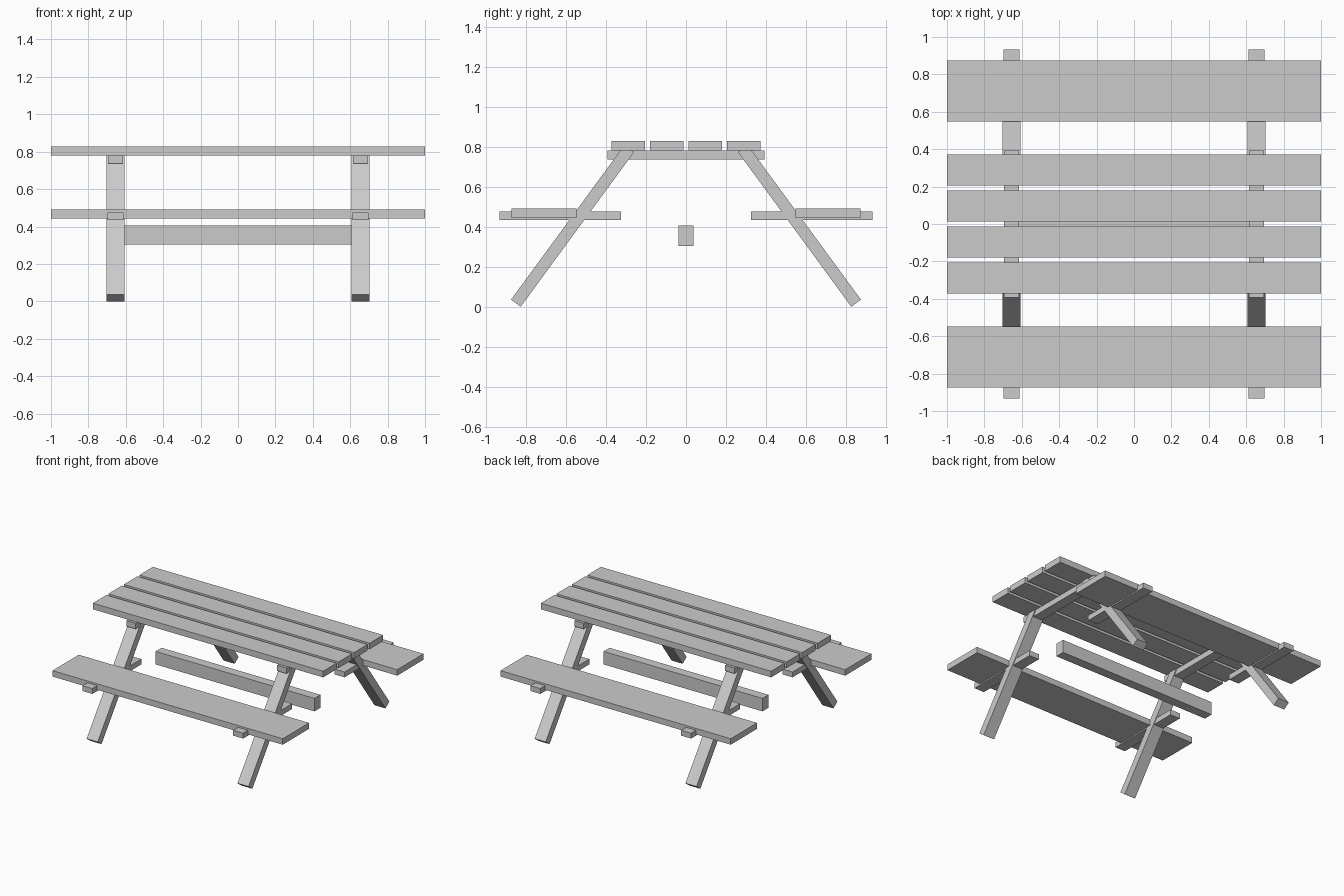
import bpy
from math import atan2, hypot
from mathutils import Matrix

if "Cube" in bpy.data.objects:
    bpy.data.objects.remove(bpy.data.objects["Cube"])


def box(name, center, size, tilt=0.0):
    """Box of the given size, tilted about the x axis."""
    bpy.ops.mesh.primitive_cube_add(size=1)
    ob = bpy.context.object
    ob.name = name
    ob.data.transform(Matrix.Translation(center)
                      @ Matrix.Rotation(tilt, 4, 'X')
                      @ Matrix.Diagonal((*size, 1)))
    return ob


FRAME_X = 0.655  # distance of each end frame from the middle

# Tabletop planks
for i in range(4):
    box("table_plank", (0, (i - 1.5) * 0.1925, 0.805), (2, 0.1675, 0.048))

# Lengthwise stretcher beam
box("stretcher_beam", (0, 0, 0.354), (1.38, 0.074, 0.102))

# Bench seats
for s in (-1, 1):
    box("bench_seat", (0, s * 0.71, 0.467), (2, 0.326, 0.047))

# End frames: top brace, bench supports and splayed legs
foot, head = (0.85, 0.018), (0.284, 0.79)
dy, dz = head[0] - foot[0], head[1] - foot[1]
for sx in (-1, 1):
    x = sx * FRAME_X
    box("top_brace", (x, 0, 0.759), (0.081, 0.786, 0.044))
    for sy in (-1, 1):
        box("bench_support", (x, sy * 0.629, 0.455), (0.086, 0.608, 0.042))
        box("leg",
            (x, sy * (foot[0] + head[0]) / 2, (foot[1] + head[1]) / 2),
            (0.096, 0.06, hypot(dy, dz)),
            atan2(-sy * dy, dz))
